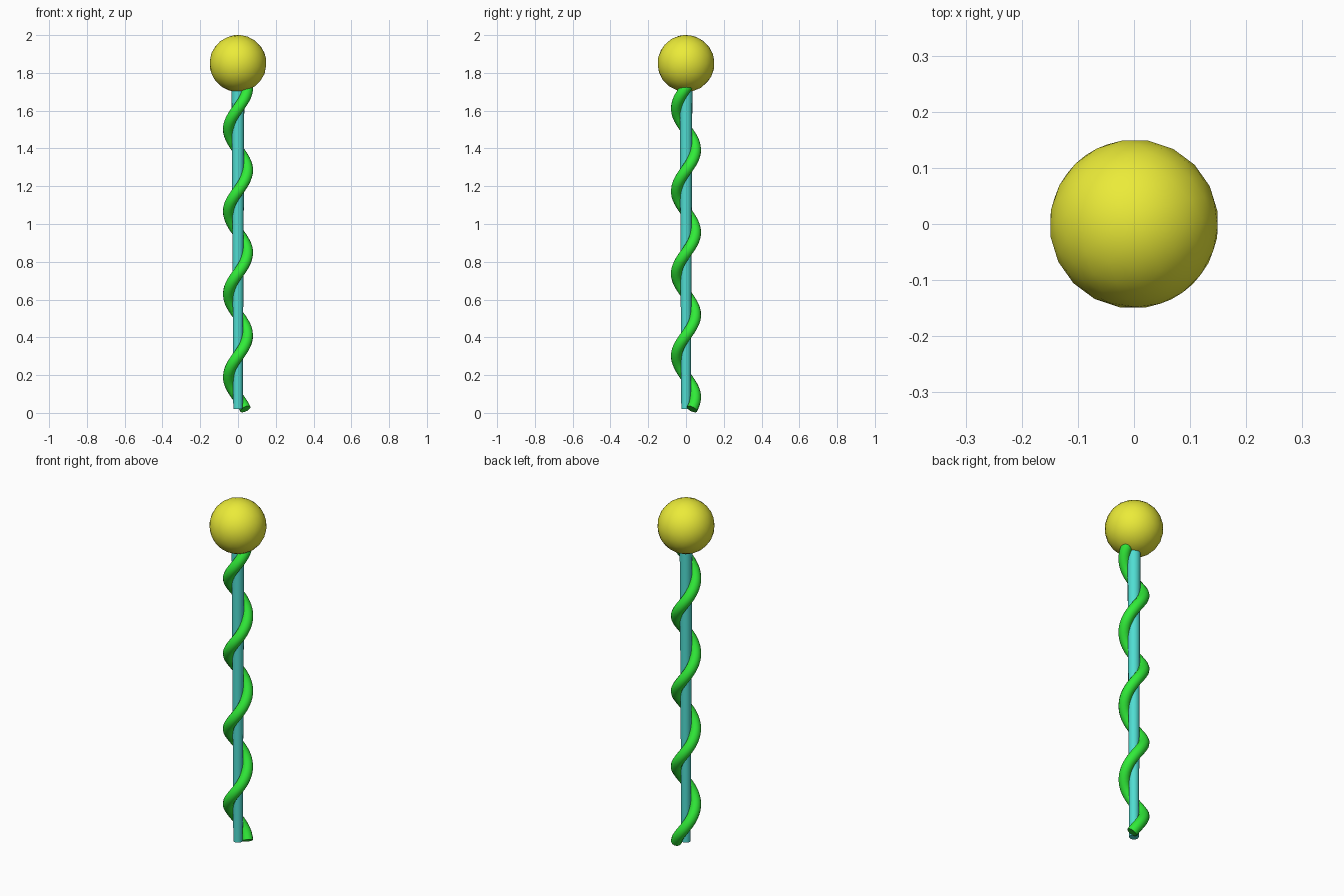
import bpy, math

if "Cube" in bpy.data.objects:
    bpy.data.objects.remove(bpy.data.objects["Cube"])


def finish(obj, name, color, angle=40):
    obj.name = name
    mat = bpy.data.materials.new(name + "_colour")
    mat.diffuse_color = (*color, 1)
    mat.use_nodes = True
    mat.node_tree.nodes["Principled BSDF"].inputs["Base Color"].default_value = mat.diffuse_color
    obj.data.materials.clear()
    obj.data.materials.append(mat)
    bpy.ops.object.select_all(action='DESELECT')
    obj.select_set(True)
    bpy.context.view_layer.objects.active = obj
    if obj.type == 'CURVE':
        bpy.ops.object.convert(target='MESH')
        obj = bpy.context.object
        obj.name = name
    bpy.ops.object.shade_smooth_by_angle(angle=math.radians(angle))


# tapered central rod
Z0, Z1 = 0.02, 1.76
bpy.ops.mesh.primitive_cone_add(vertices=16, radius1=0.025, radius2=0.034,
                                depth=Z1 - Z0, location=(0, 0, (Z0 + Z1) / 2))
finish(bpy.context.object, "rod", (0.08, 0.72, 0.64))

# vine coiling up the rod
PITCH, R, TUBE, STEPS = 0.437, 0.05, 0.03, 120
curve = bpy.data.curves.new("vine", 'CURVE')
curve.dimensions = '3D'
curve.bevel_depth = TUBE
curve.bevel_resolution = 4
curve.use_fill_caps = True
spline = curve.splines.new('POLY')
spline.points.add(STEPS)
for i, p in enumerate(spline.points):
    z = Z0 + (Z1 - Z0) * i / STEPS
    a = math.tau * (z + 0.027) / PITCH
    p.co = (R * math.cos(a), R * math.sin(a), z, 1)
vine = bpy.data.objects.new("vine", curve)
bpy.context.collection.objects.link(vine)
finish(vine, "vine", (0.03, 0.83, 0.04))

# ball on top
bpy.ops.mesh.primitive_ico_sphere_add(subdivisions=3, radius=0.151, location=(0, 0, 1.85),
                                      rotation=(0.1, 0.08, 0.15))
finish(bpy.context.object, "ball", (0.83, 0.83, 0.04))
